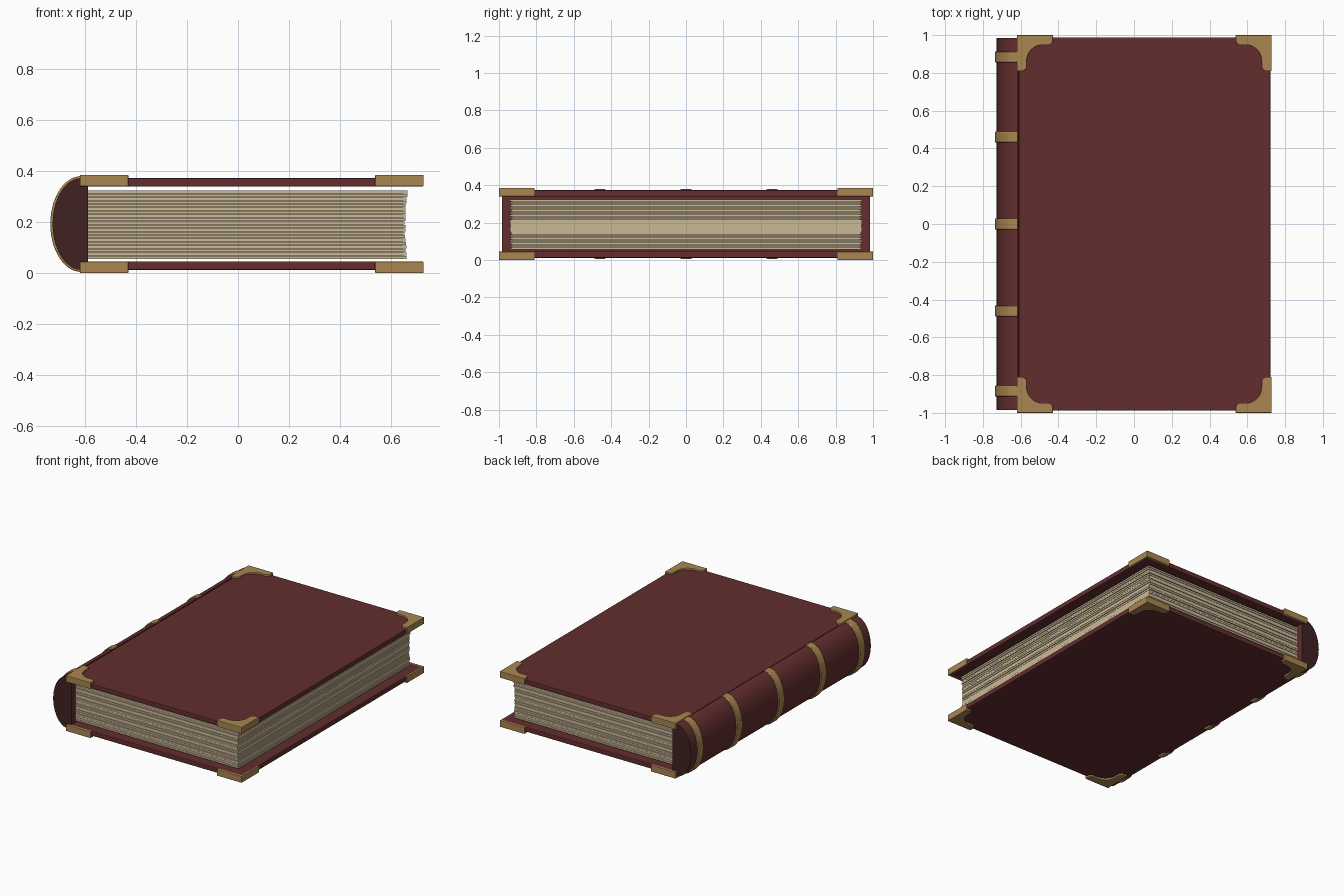
import bpy, bmesh, math, random
from mathutils import Vector

random.seed(4)
cube = bpy.data.objects.get("Cube")
if cube:
    bpy.data.objects.remove(cube, do_unlink=True)


def material(name, rgb):
    m = bpy.data.materials.new(name)
    m.use_nodes = True
    m.diffuse_color = (*rgb, 1)
    m.node_tree.nodes["Principled BSDF"].inputs["Base Color"].default_value = (*rgb, 1)
    return m


leather = material("red leather", (0.125, 0.027, 0.027))
dark = material("dark leather", (0.05, 0.016, 0.017))
brass = material("brass", (0.4, 0.24, 0.085))
paper = material("paper", (0.6, 0.48, 0.31))


def prism(name, outline, axis, low, high, mat, bevel=0, smooth=False):
    """Extrude a 2D outline along z (outline in x, y) or along y (outline in x, z)."""
    place = (lambda p: (p[0], p[1], low)) if axis == "z" else (lambda p: (p[0], low, p[1]))
    bm = bmesh.new()
    face = bm.faces.new([bm.verts.new(place(p)) for p in outline])
    top = bmesh.ops.extrude_face_region(bm, geom=[face])["geom"]
    step = Vector((0, 0, high - low)) if axis == "z" else Vector((0, high - low, 0))
    bmesh.ops.translate(bm, vec=step, verts=[v for v in top if isinstance(v, bmesh.types.BMVert)])
    bmesh.ops.recalc_face_normals(bm, faces=bm.faces)
    mesh = bpy.data.meshes.new(name)
    bm.to_mesh(mesh)
    bm.free()
    obj = bpy.data.objects.new(name, mesh)
    bpy.context.collection.objects.link(obj)
    mesh.materials.append(mat)
    if bevel:
        mod = obj.modifiers.new("soft edges", "BEVEL")
        mod.width, mod.segments = bevel, 2
        mod.limit_method, mod.angle_limit = "ANGLE", math.radians(40)
    if smooth:
        bpy.ops.object.select_all(action="DESELECT")
        bpy.context.view_layer.objects.active = obj
        obj.select_set(True)
        bpy.ops.object.shade_smooth_by_angle(angle=math.radians(35))
    return obj


def rect(x0, x1, y0, y1):
    return [(x0, y0), (x1, y0), (x1, y1), (x0, y1)]


MID = 0.1925          # mid height of the closed book
HINGE = -0.615        # where the spine meets the covers


def arc(a, b, steps=28):
    """Half ellipse bulging toward -x, from bottom to top."""
    angles = [math.pi * (i / steps - 0.5) for i in range(steps + 1)]
    return [(HINGE - a * math.cos(t), MID + b * math.sin(t)) for t in angles]


# Covers
for name, low, high in (("bottom_cover", 0.012, 0.046), ("top_cover", 0.339, 0.373)):
    prism(name, rect(-0.61, 0.722, -0.988, 0.988), "z", low, high, leather, 0.005)

# Spine with dark end caps
spine_outline = arc(0.112, 0.18) + [(-0.612, 0.339), (-0.588, 0.339), (-0.588, 0.046), (-0.612, 0.046)]
spine = prism("spine", spine_outline, "y", -0.985, 0.985, leather, 0, True)
spine.data.materials.append(dark)
for f in spine.data.polygons:
    f.material_index = int(abs(f.normal.y) > 0.9)

# Raised bands across the spine
for i, y in enumerate((-0.885, -0.46, 0, 0.46, 0.885)):
    outline = arc(0.121, 0.188) + arc(0.108, 0.176)[::-1]
    prism(f"spine_band_{i + 1}", outline, "y", y - 0.029, y + 0.029, brass, 0.004, True)

# Page block: a core with staggered sheets and a hollowed fore edge
prism("page_core", rect(-0.59, 0.645, -0.93, 0.93), "z", 0.06, 0.322, paper)
count, z0, pitch = 20, 0.056, 0.0135
for i in range(count):
    t = 2 * i / (count - 1) - 1
    x = 0.655 + 0.008 * t * t + random.uniform(-0.003, 0.003)
    y = 0.939 + random.uniform(-0.003, 0.003)
    z = z0 + i * pitch
    prism(f"pages_{i + 1}", rect(-0.59, x, -y, y), "z", z, z + 0.0115, paper)

# Corner fittings: two arms joined by a hollow curve
ARM, LONG, BEND = 0.052, 0.19, 0.085
fitting = [(0, 0), (LONG, 0), (LONG, 0.033), (LONG - 0.006, 0.044), (LONG - 0.018, ARM)]
centre = ARM + BEND
for i in range(9):
    t = math.pi / 2 * i / 8
    fitting.append((centre - BEND * math.sin(t), centre - BEND * math.cos(t)))
fitting += [(ARM, LONG - 0.018), (0.044, LONG - 0.006), (0.033, LONG), (0, LONG)]

for level, low, high in (("bottom", 0, 0.045), ("top", 0.34, 0.385)):
    for side, x, sx in (("spine", -0.62, 1), ("fore", 0.728, -1)):
        for end, y, sy in (("front", -1, 1), ("back", 1, -1)):
            outline = [(x + sx * u, y + sy * v) for u, v in fitting]
            prism(f"{level}_{side}_{end}_corner", outline, "z", low, high, brass, 0.003)
